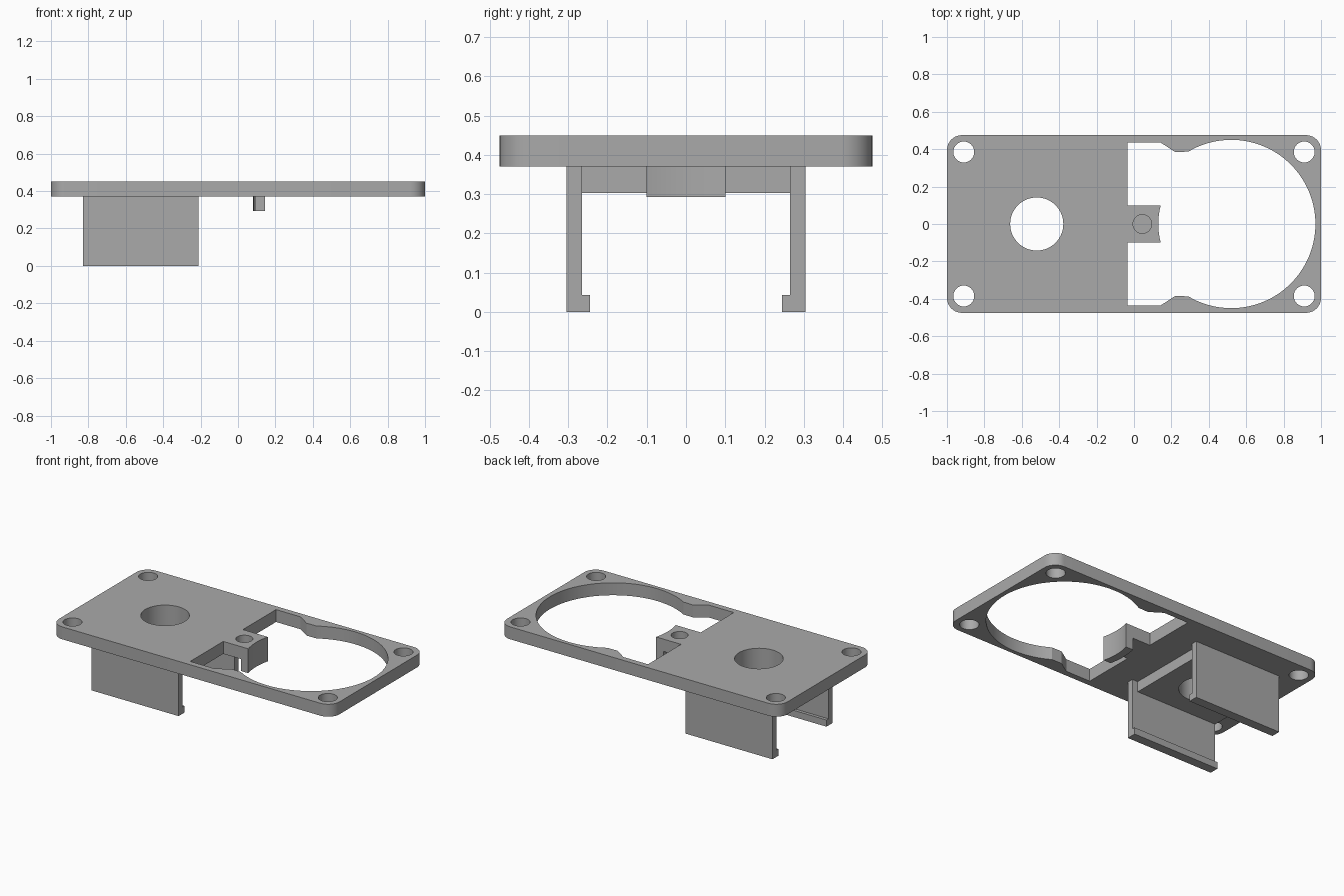
import bpy, bmesh
from math import sin, cos, pi, asin, acos, radians

if "Cube" in bpy.data.objects:
    bpy.data.objects.remove(bpy.data.objects["Cube"])

grey = bpy.data.materials.new("plain grey")
grey.use_nodes = True
colour = (0.4, 0.4, 0.4, 1)
grey.diffuse_color = colour
grey.node_tree.nodes["Principled BSDF"].inputs["Base Color"].default_value = colour


def arc(cx, cy, r, a0, a1, n):
    return [(cx + r * cos(a0 + (a1 - a0) * i / n), cy + r * sin(a0 + (a1 - a0) * i / n))
            for i in range(n + 1)]


def circle(cx, cy, r, n=64):
    return arc(cx, cy, r, 0, 2 * pi, n)[:-1]


def finish(obj):
    # Weld, fix normals, colour and smooth the round walls
    bm = bmesh.new()
    bm.from_mesh(obj.data)
    bmesh.ops.remove_doubles(bm, verts=bm.verts, dist=0.0002)
    bmesh.ops.recalc_face_normals(bm, faces=bm.faces)
    bm.to_mesh(obj.data)
    bm.free()
    obj.data.materials.clear()
    obj.data.materials.append(grey)
    bpy.ops.object.select_all(action='DESELECT')
    obj.select_set(True)
    bpy.context.view_layer.objects.active = obj
    bpy.ops.object.shade_smooth_by_angle(angle=radians(25))


def slab(name, loops, z0, z1):
    # Flat outline with holes, extruded from z0 to z1
    curve = bpy.data.curves.new(name, 'CURVE')
    curve.dimensions = '2D'
    curve.fill_mode = 'BOTH'
    curve.extrude = (z1 - z0) / 2
    for loop in loops:
        s = curve.splines.new('POLY')
        s.points.add(len(loop) - 1)
        for p, (x, y) in zip(s.points, loop):
            p.co = (x, y, 0, 1)
        s.use_cyclic_u = True
    tmp = bpy.data.objects.new(name + " outline", curve)
    bpy.context.collection.objects.link(tmp)
    dg = bpy.context.evaluated_depsgraph_get()
    mesh = bpy.data.meshes.new_from_object(tmp.evaluated_get(dg))
    bpy.data.objects.remove(tmp)
    obj = bpy.data.objects.new(name, mesh)
    bpy.context.collection.objects.link(obj)
    for v in mesh.vertices:
        v.co.z += (z0 + z1) / 2
    finish(obj)
    return obj


def rail(name, profile, x0, x1):
    # Side profile in y and z, extruded along x
    bm = bmesh.new()
    face = bm.faces.new([bm.verts.new((x0, y, z)) for y, z in profile])
    new = bmesh.ops.extrude_face_region(bm, geom=[face])["geom"]
    bmesh.ops.translate(bm, vec=(x1 - x0, 0, 0),
                        verts=[v for v in new if isinstance(v, bmesh.types.BMVert)])
    mesh = bpy.data.meshes.new(name)
    bm.to_mesh(mesh)
    bm.free()
    obj = bpy.data.objects.new(name, mesh)
    bpy.context.collection.objects.link(obj)
    finish(obj)


BOTTOM, TOP = 0.37, 0.45
RING_X, RING_R = 0.52, 0.45        # large round opening
IN_R, BACK_R, TAB_W = 0.39, 0.44, 0.1
HOLE_X = -0.52

# Plate outline with rounded corners
outline = []
for k, (sx, sy) in enumerate([(1, 1), (-1, 1), (-1, -1), (1, -1)]):
    outline += arc(sx * 0.92, sy * 0.395, 0.08, k * pi / 2, (k + 1) * pi / 2, 10)

# Window: large circle joined to a rectangle, with a tab reaching in
shoulder = acos((0.29 - RING_X) / RING_R)
tip = asin(TAB_W / IN_R)
side = [(0.22, 0.385), (0.14, 0.437), (-0.035, 0.437), (-0.035, TAB_W)]
window = arc(RING_X, 0, RING_R, -shoulder, shoulder, 72) + side
window += arc(RING_X, 0, IN_R, pi - tip, pi + tip, 10)
window += [(x, -y) for x, y in reversed(side)]

corner_holes = [circle(sx * 0.91, sy * 0.385, 0.056, 32) for sx in (-1, 1) for sy in (-1, 1)]
slab("plate", [outline, window, circle(HOLE_X, 0, 0.142), circle(0.045, 0, 0.05, 32)]
     + corner_holes, BOTTOM, TOP)

# Floor of the blind hole in the tab, and the curved lip below its tip
slab("tab_hole_floor", [circle(0.045, 0, 0.05, 32)], BOTTOM, BOTTOM + 0.02)
back = asin(TAB_W / BACK_R)
slab("tab_lip", [arc(RING_X, 0, IN_R, pi - tip, pi + tip, 10)
                 + arc(RING_X, 0, BACK_R, pi + back, pi - back, 10)], 0.293, BOTTOM)

# Thick pad under the plate around the round hole
pad = [(-0.83, -0.265), (-0.25, -0.265), (-0.25, 0.265), (-0.83, 0.265)]
slab("pad", [pad, circle(HOLE_X, 0, 0.142)], 0.303, BOTTOM)

# Hooked clip walls on both sides
clip = [(0.305, 0), (0.305, BOTTOM), (0.265, BOTTOM), (0.265, 0.043), (0.245, 0.043), (0.245, 0)]
for name, s in (("back_clip", 1), ("front_clip", -1)):
    rail(name, [(s * y, z) for y, z in clip], -0.83, -0.21)
